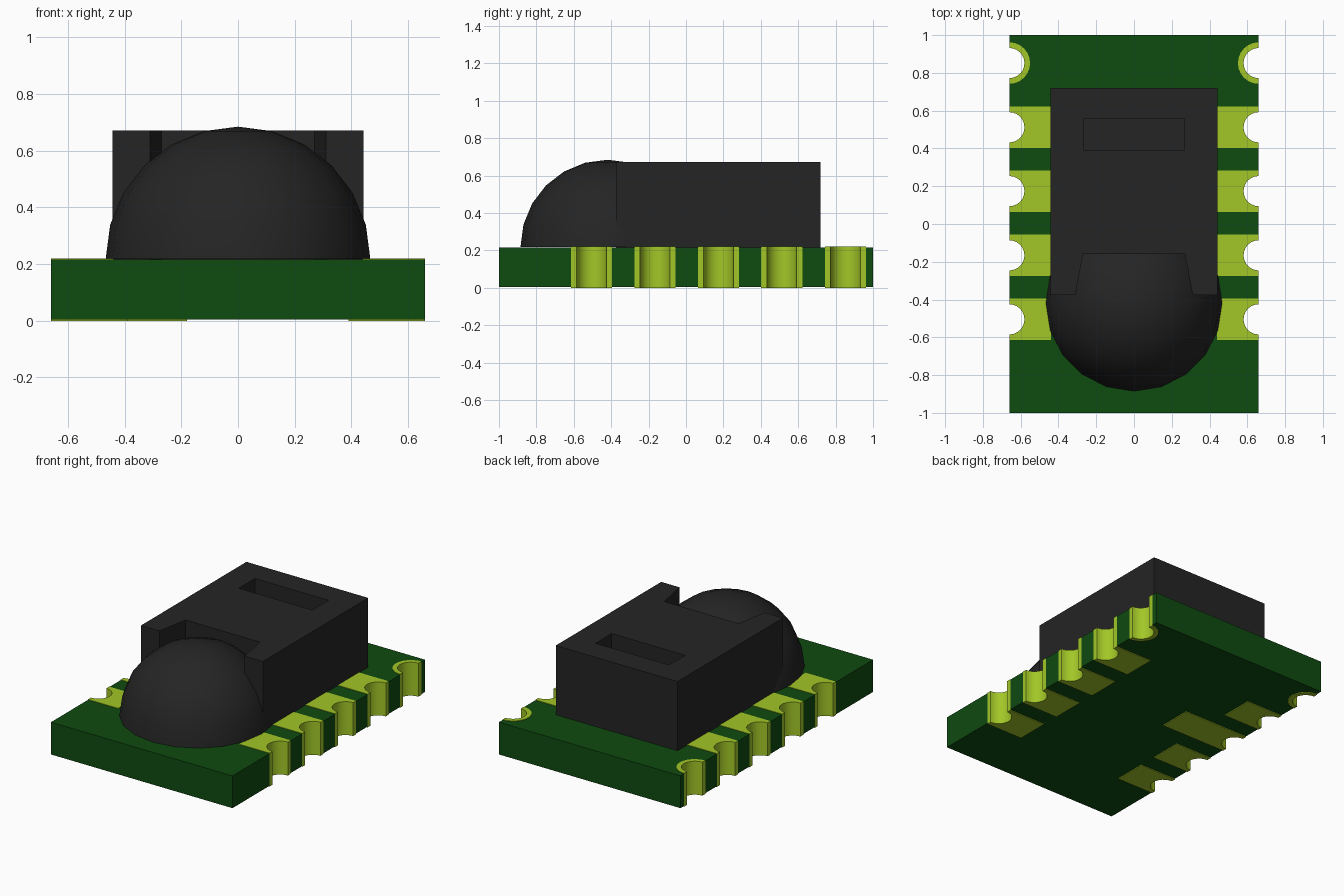
import bpy, bmesh, math

old = bpy.data.objects.get("Cube")
if old:
    bpy.data.objects.remove(old, do_unlink=True)


def material(name, rgb):
    m = bpy.data.materials.new(name)
    m.use_nodes = True
    m.diffuse_color = (*rgb, 1)
    bsdf = next(n for n in m.node_tree.nodes if n.type == 'BSDF_PRINCIPLED')
    bsdf.inputs["Base Color"].default_value = (*rgb, 1)
    bsdf.inputs["Roughness"].default_value = 0.6
    return m


GREEN = material("board green", (0.0045, 0.07, 0.005))
LIME = material("pad lime", (0.36, 0.57, 0.02))
BLACK = material("housing black", (0.018, 0.018, 0.018))


def finish(name, bm, mats, smooth=True):
    bmesh.ops.recalc_face_normals(bm, faces=bm.faces)
    me = bpy.data.meshes.new(name)
    bm.to_mesh(me)
    bm.free()
    for m in mats:
        me.materials.append(m)
    ob = bpy.data.objects.new(name, me)
    bpy.context.collection.objects.link(ob)
    bpy.ops.object.select_all(action='DESELECT')
    ob.select_set(True)
    bpy.context.view_layer.objects.active = ob
    if smooth:
        bpy.ops.object.shade_smooth_by_angle(angle=math.radians(30))
    return ob


def prism(bm, outline, z0, z1):
    """Extrude a closed xy outline from z0 to z1."""
    face = bm.faces.new([bm.verts.new((x, y, z0)) for x, y in outline])
    up = bmesh.ops.extrude_face_region(bm, geom=[face])["geom"]
    bmesh.ops.translate(bm, vec=(0, 0, z1 - z0),
                        verts=[v for v in up if isinstance(v, bmesh.types.BMVert)])


# Main sizes
W, L = 0.66, 1.0                # half width and half length of the board
ZB, ZT, H = 0.005, 0.217, 0.22  # board underside, board top, pad top
R, PAD = 0.08, 0.11             # notch radius, half width of a pad
PINS = [-0.505, -0.166, 0.174, 0.512]
HOLE = 0.852


def arc(yc, r, n=12):
    """Half circle bulging inwards from the +x edge, from low y to high y."""
    return [(W - r * math.sin(math.pi * i / n), yc - r * math.cos(math.pi * i / n))
            for i in range(n + 1)]


def mirrored(pts, side):
    return [(side * x, y) for x, y in pts]


# Board with a row of plated half-round notches along both long sides
right = [(W, -L)]
for yc in PINS + [HOLE]:
    right += [(W, yc - PAD)] + arc(yc, R) + [(W, yc + PAD)]
right.append((W, L))
bm = bmesh.new()
prism(bm, right + mirrored(right, -1)[::-1], ZB, ZT)
bm.normal_update()
for f in bm.faces:
    c = f.calc_center_median()
    near = min(abs(c.y - yc) for yc in PINS + [HOLE])
    if abs(f.normal.z) < 0.5 and abs(c.x) > 0.5 and near < PAD:
        f.material_index = 1
finish("circuit_board", bm, [GREEN, LIME])


# Contact pads and rings, as thin plates on both faces of the board
def pad_outline(yc, inner):
    return [(inner, yc - PAD), (W, yc - PAD)] + arc(yc, R) + [(W, yc + PAD), (inner, yc + PAD)]


for label, z0, z1, inner in (("top", ZT, H, 0.44), ("bottom", 0, ZB, 0.39)):
    bm = bmesh.new()
    for side in (1, -1):
        for i, yc in enumerate(PINS):
            # one long marker pad underneath
            long_pad = label == "bottom" and side == -1 and i == 2
            prism(bm, mirrored(pad_outline(yc, 0.18 if long_pad else inner), side), z0, z1)
        ring = arc(HOLE, PAD) + arc(HOLE, R)[::-1]
        prism(bm, mirrored(ring, side), z0, z1)
    finish(label + "_pads", bm, [LIME])

# Housing with a tapered recess open at the front
half = [(0.27, -0.16), (0.31, -0.375), (0.443, -0.375), (0.443, 0.72)]
bm = bmesh.new()
prism(bm, half + mirrored(half, -1)[::-1], H - 0.003, 0.672)
housing = finish("sensor_housing", bm, [BLACK], smooth=False)

# Rectangular window cut into the housing top
bm = bmesh.new()
prism(bm, [(-0.267, 0.39), (0.267, 0.39), (0.267, 0.557), (-0.267, 0.557)], 0.53, 0.8)
cutter = finish("window_cutter", bm, [BLACK], smooth=False)
cutter.hide_render = True
cut = housing.modifiers.new("window", 'BOOLEAN')
cut.operation = 'DIFFERENCE'
cut.solver = 'EXACT'
cut.object = cutter
bpy.context.view_layer.objects.active = housing
bpy.ops.object.modifier_apply(modifier=cut.name)
bpy.data.objects.remove(cutter, do_unlink=True)

# Dome lens: the upper half of a sphere
bm = bmesh.new()
bmesh.ops.create_uvsphere(bm, u_segments=20, v_segments=12, radius=0.467)
bmesh.ops.delete(bm, geom=[v for v in bm.verts if v.co.z < -0.01], context='VERTS')
bmesh.ops.holes_fill(bm, edges=[e for e in bm.edges if e.is_boundary], sides=0)
bmesh.ops.translate(bm, verts=bm.verts, vec=(0, -0.418, 0.218))
finish("dome_lens", bm, [BLACK])
